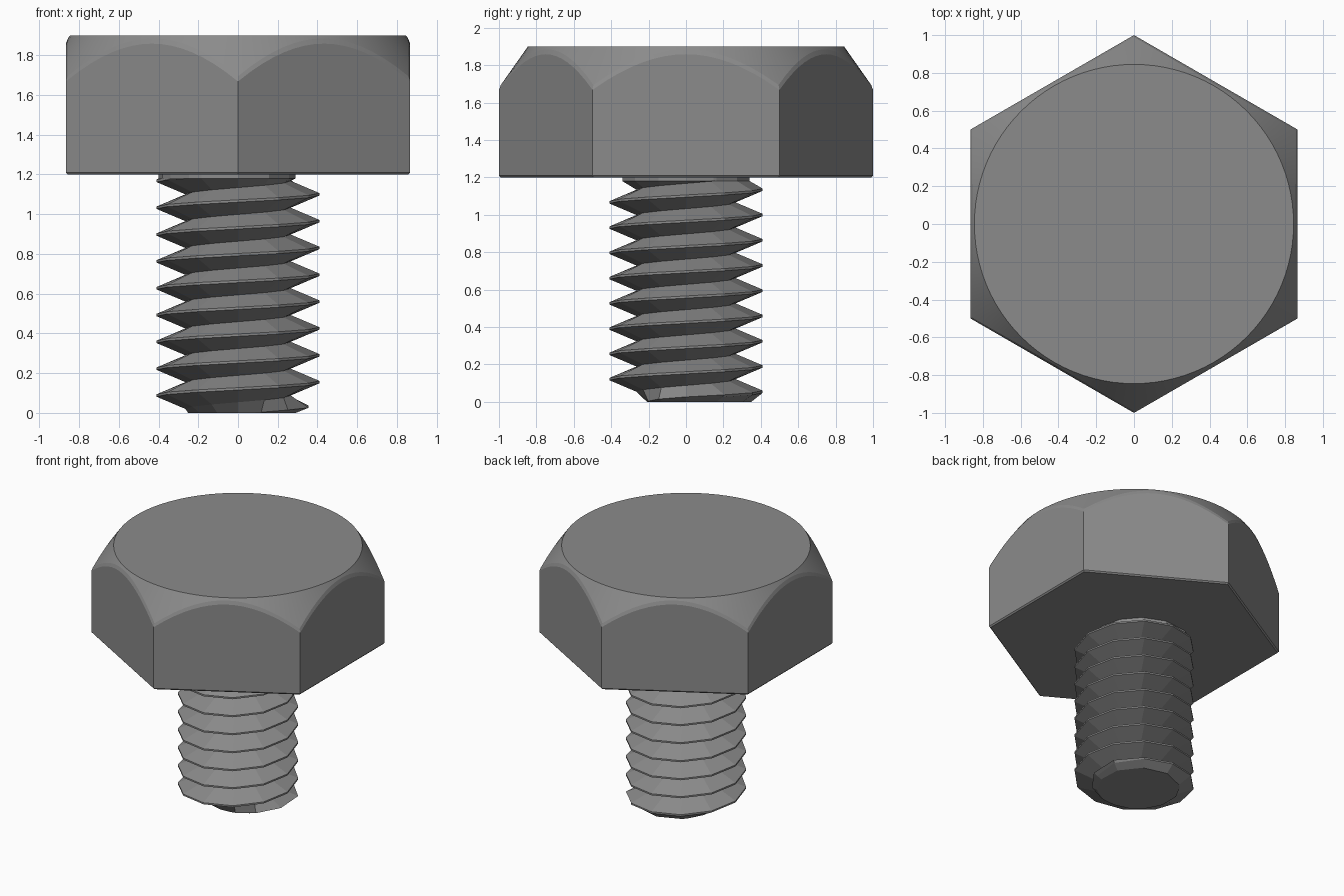
import bpy, bmesh
from math import cos, sin, pi, atan2, sqrt, radians

if "Cube" in bpy.data.objects:
    bpy.data.objects.remove(bpy.data.objects["Cube"])

steel = bpy.data.materials.new("dark_steel")
steel.diffuse_color = (0.26, 0.26, 0.26, 1)
steel.use_nodes = True
steel.node_tree.nodes["Principled BSDF"].inputs["Base Color"].default_value = steel.diffuse_color


def make_object(name, bm):
    bmesh.ops.recalc_face_normals(bm, faces=bm.faces)
    mesh = bpy.data.meshes.new(name)
    bm.to_mesh(mesh)
    bm.free()
    mesh.materials.append(steel)
    obj = bpy.data.objects.new(name, mesh)
    bpy.context.collection.objects.link(obj)
    return obj


def bridge(bm, a, b):
    n = len(a)
    for i in range(n):
        j = (i + 1) % n
        bm.faces.new((a[i], a[j], b[j], b[i]))


# Hex head: hexagonal sides under a conical chamfer, corners on +y and -y
SEG = 96
TOP_R, TOP_Z, SLOPE = 0.845, 1.9, 1.42
bm = bmesh.new()


def hex_radius(a):
    return cos(pi / 6) / cos((a + pi / 6) % (pi / 3) - pi / 6)


def cone_z(a):
    return TOP_Z - SLOPE * (hex_radius(a) - TOP_R)


def ring(radius, height):
    return [bm.verts.new((radius(a) * cos(a), radius(a) * sin(a), height(a)))
            for a in (2 * pi * i / SEG for i in range(SEG))]


rings = [
    ring(lambda a: hex_radius(a) * 0.99, lambda a: 1.2),
    ring(hex_radius, lambda a: 1.21),
    ring(hex_radius, lambda a: cone_z(a) - 0.012),              # softened chamfer edge
    ring(lambda a: hex_radius(a) - 0.01, lambda a: cone_z(a) + 0.0142),
    ring(lambda a: TOP_R, lambda a: TOP_Z),
]
for lower, upper in zip(rings, rings[1:]):
    bridge(bm, lower, upper)
bm.faces.new(rings[0])
bm.faces.new(rings[-1])
head = make_object("hex_head", bm)
bpy.context.view_layer.objects.active = head
head.select_set(True)
bpy.ops.object.shade_smooth_by_angle(angle=radians(14))

# Threaded shank: 12-sided helix, cut flat at both ends
SIDES, PITCH, CREST, ROOT = 12, 0.135, 0.41, 0.265
NECK_Z = 1.18
TIP = (0.02, 0.07, 0.28)        # centre x, centre y, radius of the end outlines
NECK = (-0.055, 0.0, 0.345)
bm = bmesh.new()


def outline_radius(circle, a):
    """Distance from the axis to an off-centre circle in direction a."""
    cx, cy, r = circle
    d = cx * cos(a) + cy * sin(a)
    return d + sqrt(d * d - cx * cx - cy * cy + r * r)


rows = []
for i in range(-3 * SIDES, 11 * SIDES):
    a, z = 2 * pi * i / SIDES, 0.155 + PITCH * i / SIDES
    row = []
    for r, dz in ((CREST, -0.006), (CREST, 0.006), (ROOT, PITCH / 2)):
        # crest fades in at the tip
        r = min(r, outline_radius(TIP, a) + 2.5 * max(z + dz, 0))
        row.append(bm.verts.new((r * cos(a), r * sin(a), z + dz)))
    rows.append(row)
for i in range(len(rows) - SIDES - 1):
    p = rows[i] + [rows[i + SIDES][0]]
    q = rows[i + 1] + [rows[i + SIDES + 1][0]]
    for k in range(3):
        bm.faces.new((p[k], q[k], q[k + 1], p[k + 1]))

for z, low in ((0, True), (NECK_Z, False)):
    bmesh.ops.bisect_plane(bm, geom=bm.verts[:] + bm.edges[:] + bm.faces[:],
                           plane_co=(0, 0, z), plane_no=(0, 0, 1),
                           clear_inner=low, clear_outer=not low)
bmesh.ops.delete(bm, geom=[v for v in bm.verts if not v.link_faces], context='VERTS')


def end_loop(z):
    return [e for e in bm.edges if e.is_boundary
            and all(abs(v.co.z - z) < 1e-4 for v in e.verts)]


def fit_loop(edges, circle, z):
    for v in {v for e in edges for v in e.verts}:
        a = atan2(v.co.y, v.co.x)
        r = outline_radius(circle, a)
        v.co = (r * cos(a), r * sin(a), z)


# Tapered tip
tip = end_loop(0)
fit_loop(tip, TIP, 0)
bmesh.ops.contextual_create(bm, geom=tip)

# Short straight neck running into the head
neck = end_loop(NECK_Z)
fit_loop(neck, NECK, NECK_Z)
for v in bmesh.ops.extrude_edge_only(bm, edges=neck)["geom"]:
    if isinstance(v, bmesh.types.BMVert):
        v.co.z = 1.205
bmesh.ops.contextual_create(bm, geom=end_loop(1.205))
make_object("threaded_shank", bm)
